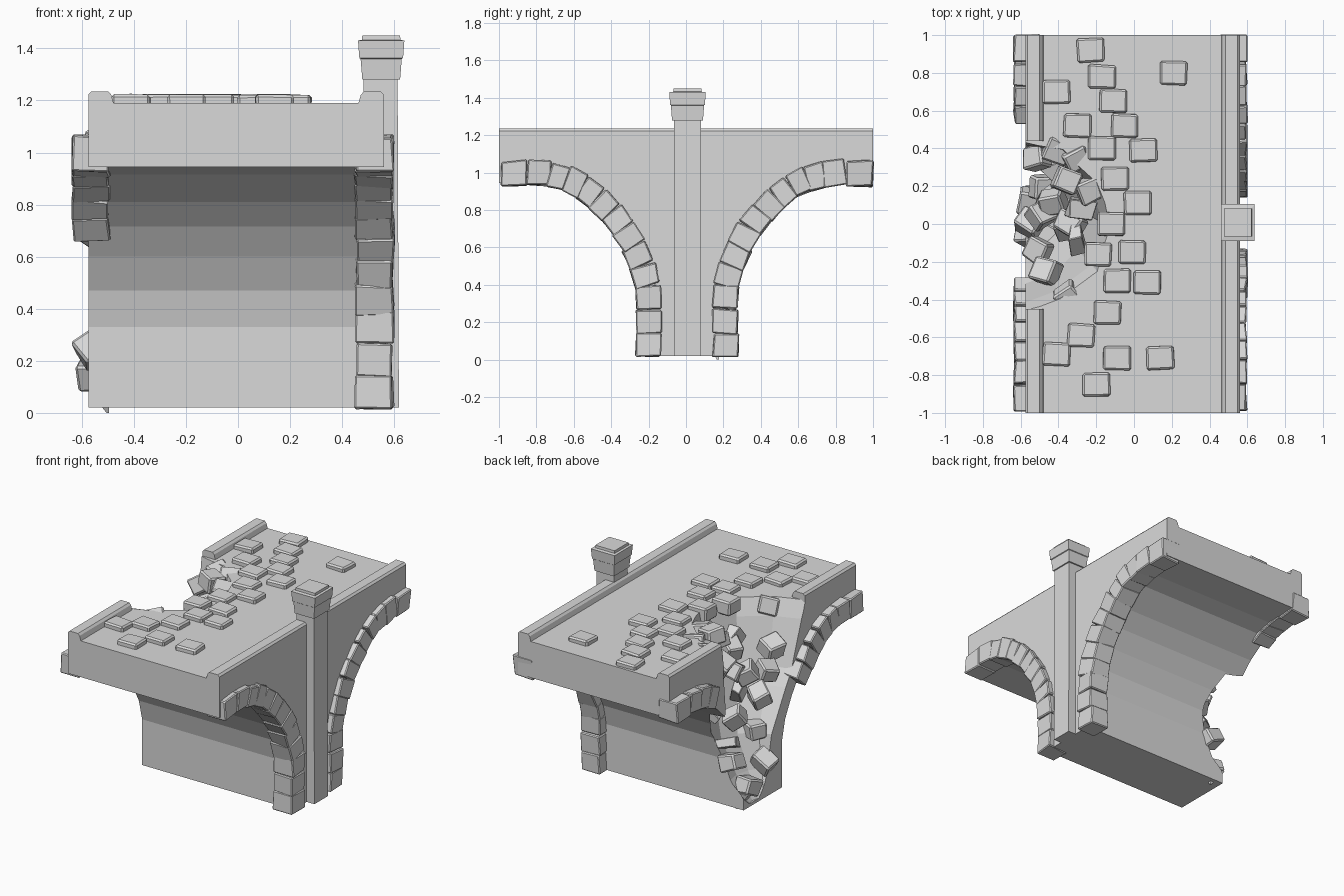
import bpy, bmesh, math, random
from mathutils import Vector, Matrix, Euler

random.seed(7)
default_cube = bpy.data.objects.get("Cube")
if default_cube:
    bpy.data.objects.remove(default_cube, do_unlink=True)

# Material shared by every part
GREY = (0.7, 0.7, 0.7, 1)
stone_grey = bpy.data.materials.new("stone_grey")
stone_grey.use_nodes = True
stone_grey.diffuse_color = GREY
bsdf = next(n for n in stone_grey.node_tree.nodes if n.type == 'BSDF_PRINCIPLED')
bsdf.inputs["Base Color"].default_value = GREY


def finish(name, bm):
    """Turn a bmesh into a flat shaded stone object."""
    bmesh.ops.recalc_face_normals(bm, faces=bm.faces)
    mesh = bpy.data.meshes.new(name)
    bm.to_mesh(mesh)
    bm.free()
    mesh.materials.append(stone_grey)
    obj = bpy.data.objects.new(name, mesh)
    bpy.context.collection.objects.link(obj)
    return obj


def loft(name, rings):
    """Skin a list of closed rings and cap both ends."""
    bm = bmesh.new()
    loops = [[bm.verts.new(p) for p in ring] for ring in rings]
    for a, b in zip(loops, loops[1:]):
        for i in range(len(a)):
            j = (i + 1) % len(a)
            bm.faces.new((a[i], a[j], b[j], b[i]))
    bm.faces.new(loops[0])
    bm.faces.new(loops[-1])
    return finish(name, bm)


def stone(name, location, size, rotation=(0, 0, 0), jitter=0.006, bevel=0.009):
    """A slightly irregular block with worn edges."""
    bm = bmesh.new()
    bmesh.ops.create_cube(bm, size=1)
    for v in bm.verts:
        v.co = Vector(c * s + random.uniform(-jitter, jitter) for c, s in zip(v.co, size))
    bmesh.ops.bevel(bm, geom=bm.edges[:], offset=bevel, segments=1, affect='EDGES')
    turn = Euler(rotation).to_matrix().to_4x4()
    bm.transform(Matrix.Translation(location) @ turn)
    return finish(name, bm)


# Bridge body: half arch profile mirrored, then extruded across the road
DECK, BASE = 1.19, 0.02
LEFT, RIGHT = 0.56, -0.575
half = [(0.205, BASE), (0.205, 0.33), (0.24, 0.47), (0.31, 0.6), (0.39, 0.715),
        (0.485, 0.81), (0.64, 0.915), (0.76, 0.943), (1, 0.945), (1, DECK)]
profile = half + [(-y, z) for y, z in reversed(half)]
body = loft("bridge_body", [[(x, y, z) for y, z in profile] for x in (RIGHT, LEFT)])

# Collapsed side: a rough scoop that narrows toward the ground
SIDES = 12
scoop_rings = []
for z, reach, spread, shift in [(0.04, 0.06, 0.09, 0.09), (0.2, 0.16, 0.19, 0.12),
                                (0.42, 0.27, 0.26, 0.14), (0.68, 0.34, 0.35, 0.09),
                                (0.78, 0.37, 0.37, 0.05), (1.08, 0.45, 0.43, 0),
                                (1.3, 0.52, 0.5, -0.03)]:
    ring = []
    for i in range(SIDES):
        a = math.tau * i / SIDES
        wobble = random.uniform(0.94, 1.04)
        ring.append((RIGHT - 0.045 + reach * wobble * math.cos(a),
                     shift + spread * wobble * math.sin(a), z))
    scoop_rings.append(ring)
scoop = loft("collapse_cutter", scoop_rings)
scoop.hide_render = True
cut = body.modifiers.new("collapse", 'BOOLEAN')
cut.operation = 'DIFFERENCE'
cut.solver = 'EXACT'
cut.object = scoop
graph = bpy.context.evaluated_depsgraph_get()
cut_mesh = bpy.data.meshes.new_from_object(body.evaluated_get(graph))
body.modifiers.clear()
body.data = cut_mesh
bpy.data.objects.remove(scoop, do_unlink=True)


# Parapets: one whole, one broken in two
def parapet(name, outer, inner, start, end):
    s = math.copysign(0.012, inner - outer)
    shape = [(outer, DECK - 0.01), (outer, 1.222), (outer + s, 1.235),
             (inner - 2 * s, 1.235), (inner - s, 1.222), (inner, DECK - 0.01)]
    loft(name, [[(x, y, z) for x, z in shape] for y in (start, end)])


parapet("left_parapet", LEFT, 0.46, -1, 1)
parapet("right_parapet_front", RIGHT, -0.475, -1, -0.45)
parapet("right_parapet_back", RIGHT, -0.475, 0.44, 1)

# Arch stones: follow the opening on both faces, skipping the collapsed part
arch = [(0.207, 0.08), (0.207, 0.205), (0.207, 0.335), (0.222, 0.45), (0.26, 0.555),
        (0.31, 0.655), (0.37, 0.745), (0.44, 0.825), (0.515, 0.895), (0.6, 0.95),
        (0.69, 0.98), (0.79, 0.997), (0.925, 0.995)]
for side, x, depth in (("left", 0.524, 0.144), ("right", -0.565, 0.138)):
    for end, sign in (("front", -1), ("back", 1)):
        first = 0 if side == "left" else (6 if sign < 0 else 9)
        path = [Vector((0, sign * y + 0.004, z)) for y, z in arch]
        for i in range(first, len(path)):
            before, after = path[max(i - 1, 0)], path[min(i + 1, len(path) - 1)]
            run = after - before
            steps = 2 if 0 < i < len(path) - 1 else 1
            stone(f"{side}_{end}_arch_stone", path[i] + Vector((x, 0, 0)),
                  (depth, run.length / steps * 1.02, 0.135),
                  (math.atan2(run.z, run.y) + random.uniform(-0.04, 0.04), 0, 0),
                  0.007, 0.006)


# Pillar with a flared cap
def square(x, y, z, wide, deep):
    return [(x + sx * wide / 2, y + sy * deep / 2, z)
            for sx, sy in ((-1, -1), (1, -1), (1, 1), (-1, 1))]


loft("pillar_shaft", [square(0.548, 0.008, BASE, 0.14, 0.145),
                      square(0.548, 0.008, 1.29, 0.13, 0.145)])
loft("pillar_cap", [square(0.55, 0.008, z, w, d) for z, w, d in
                    ((1.28, 0.145, 0.165), (1.36, 0.158, 0.178), (1.363, 0.168, 0.186),
                     (1.43, 0.178, 0.195), (1.433, 0.148, 0.15), (1.45, 0.145, 0.148))])

# Loose paving stones on the deck
for x, y in [(-.23, .92), (-.17, .78), (.21, .8), (-.41, .7), (-.11, .65), (-.3, .52),
             (-.05, .52), (-.17, .4), (.05, .39), (-.1, .24), (.02, .11), (-.12, 0),
             (-.19, -.16), (-.01, -.15), (-.09, -.3), (.07, -.31), (-.14, -.47),
             (-.28, -.59), (-.41, -.69), (-.09, -.71), (.14, -.71), (-.2, -.85)]:
    stone("paving_stone", (x, y, 1.175), (0.145, 0.125, 0.095),
          (0, 0, random.uniform(-0.05, 0.05)), 0.003, 0.01)

# Fallen blocks tumbling down the collapse
for spot in [(-.41, .39, 1.13), (-.31, .35, 1.14), (-.51, .35, 1.05), (-.36, .23, 1.16),
             (-.24, .18, 1.13), (-.43, .12, .9), (-.34, 0, .98), (-.55, 0, .72),
             (-.49, .05, .87), (-.51, -.14, .82), (-.47, -.25, .93), (-.35, -.38, 1.13),
             (-.48, .2, .32), (-.47, -.06, .44), (-.55, -.05, .25), (-.55, .12, .15),
             (-.44, .1, .58)]:
    tumble = [random.uniform(-0.6, 0.6) for axis in range(3)]
    stone("fallen_block", spot, (0.13, 0.12, 0.11), tumble, 0.008, 0.01)

# Small shards between the blocks
for spot in [(-.3, -.08, 1.02), (-.28, .08, 1.06), (-.4, .29, 1), (-.38, -.02, .7),
             (-.39, .25, .66), (-.42, .16, .42)]:
    tumble = [random.uniform(-1.5, 1.5) for axis in range(3)]
    stone("shard", spot, (0.07, 0.09, 0.13), tumble, 0.015, 0.004)

# Pointed chip resting on the ground
loft("ground_chip", [square(-0.5, 0.17, 0, 0.01, 0.01), square(-0.55, 0.15, 0.12, 0.1, 0.09)])
